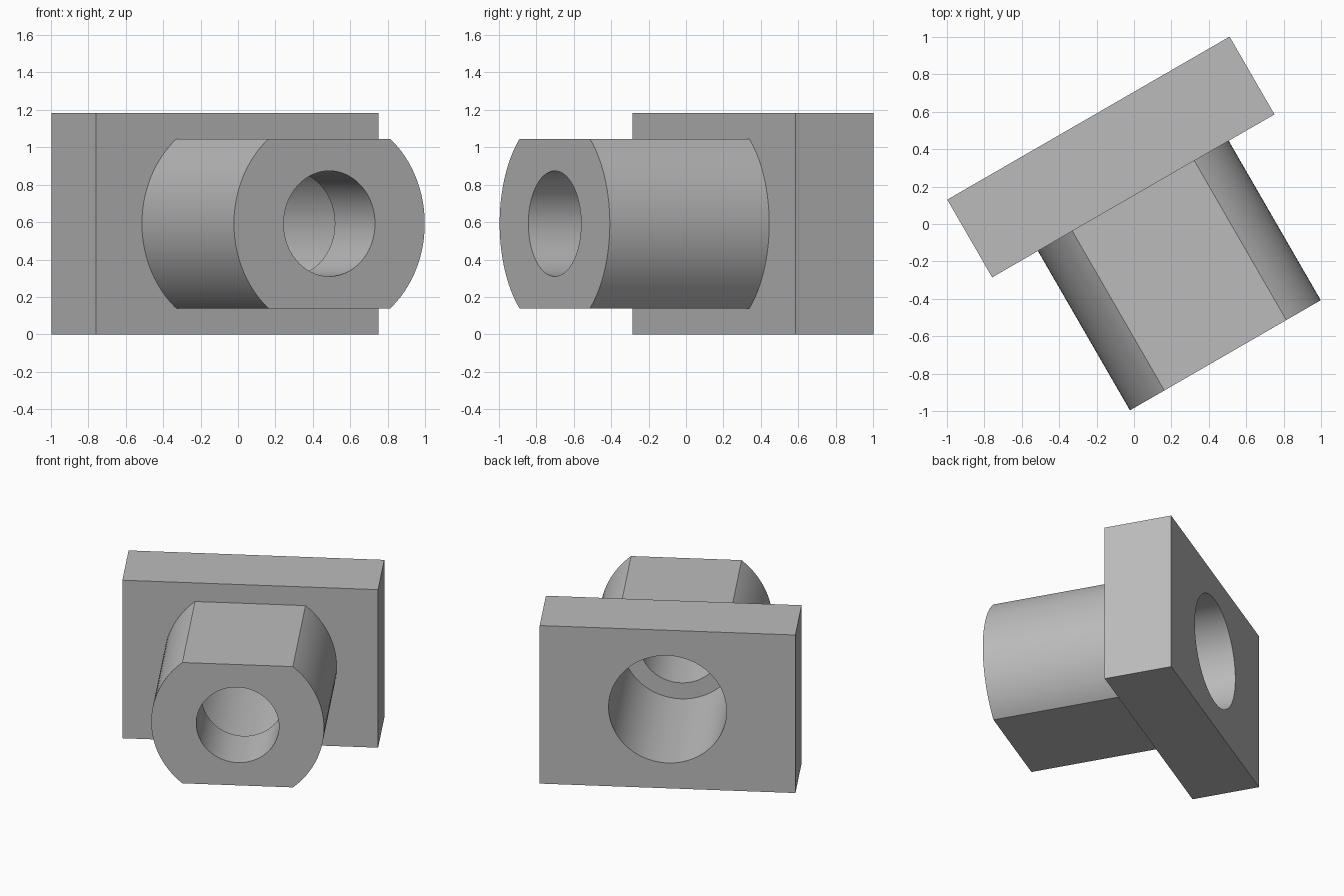
import bpy, bmesh, math
from mathutils import Matrix

if "Cube" in bpy.data.objects:
    bpy.data.objects.remove(bpy.data.objects["Cube"], do_unlink=True)

AXIS_X, AXIS_Z = 0.072, 0.592      # boss axis in the unturned frame
TURN = math.radians(30)
SEGMENTS = 96

grey = bpy.data.materials.new("plain grey")
grey.use_nodes = True
GREY = (0.5, 0.5, 0.5, 1)
grey.diffuse_color = GREY
grey.node_tree.nodes["Principled BSDF"].inputs["Base Color"].default_value = GREY


def make_object(name, bm):
    bmesh.ops.recalc_face_normals(bm, faces=bm.faces)
    mesh = bpy.data.meshes.new(name)
    bm.to_mesh(mesh)
    bm.free()
    mesh.materials.append(grey)
    obj = bpy.data.objects.new(name, mesh)
    bpy.context.collection.objects.link(obj)
    return obj


def box(name, width, height, y0, y1):
    bm = bmesh.new()
    bmesh.ops.create_cube(bm, size=1)
    bmesh.ops.scale(bm, vec=(width, y1 - y0, height), verts=bm.verts)
    bmesh.ops.translate(bm, vec=(AXIS_X, (y0 + y1) / 2, AXIS_Z), verts=bm.verts)
    return make_object(name, bm)


def rod(name, radius, y0, y1):
    bm = bmesh.new()
    bmesh.ops.create_cone(bm, cap_ends=True, segments=SEGMENTS, radius1=radius,
                          radius2=radius, depth=y1 - y0,
                          matrix=Matrix.Translation((AXIS_X, (y0 + y1) / 2, AXIS_Z))
                          @ Matrix.Rotation(math.pi / 2, 4, 'X'))
    return make_object(name, bm)


def combine(target, tool, operation):
    mod = target.modifiers.new(tool.name, 'BOOLEAN')
    mod.operation, mod.object, mod.solver = operation, tool, 'EXACT'
    bpy.context.view_layer.objects.active = target
    bpy.ops.object.modifier_apply(modifier=mod.name)
    bpy.data.objects.remove(tool, do_unlink=True)


# Rectangular plate
body = box("flanged_bushing", 1.743, 1.184, 0.132, 0.612)

# Round boss with flats on top and bottom
boss = rod("boss", 0.589, -0.852, 0.35)
combine(boss, box("flats", 2, 0.905, -1, 1), 'INTERSECT')
combine(body, boss, 'UNION')

# Narrow front bore and wide rear bore
combine(body, rod("rear_bore", 0.402, -0.422, 0.8), 'DIFFERENCE')
combine(body, rod("front_bore", 0.282, -1, -0.2), 'DIFFERENCE')

# Turn the part and keep edges crisp
body.rotation_euler.z = TURN
bpy.ops.object.select_all(action='DESELECT')
body.select_set(True)
bpy.context.view_layer.objects.active = body
bpy.ops.object.shade_smooth_by_angle(angle=math.radians(30))
